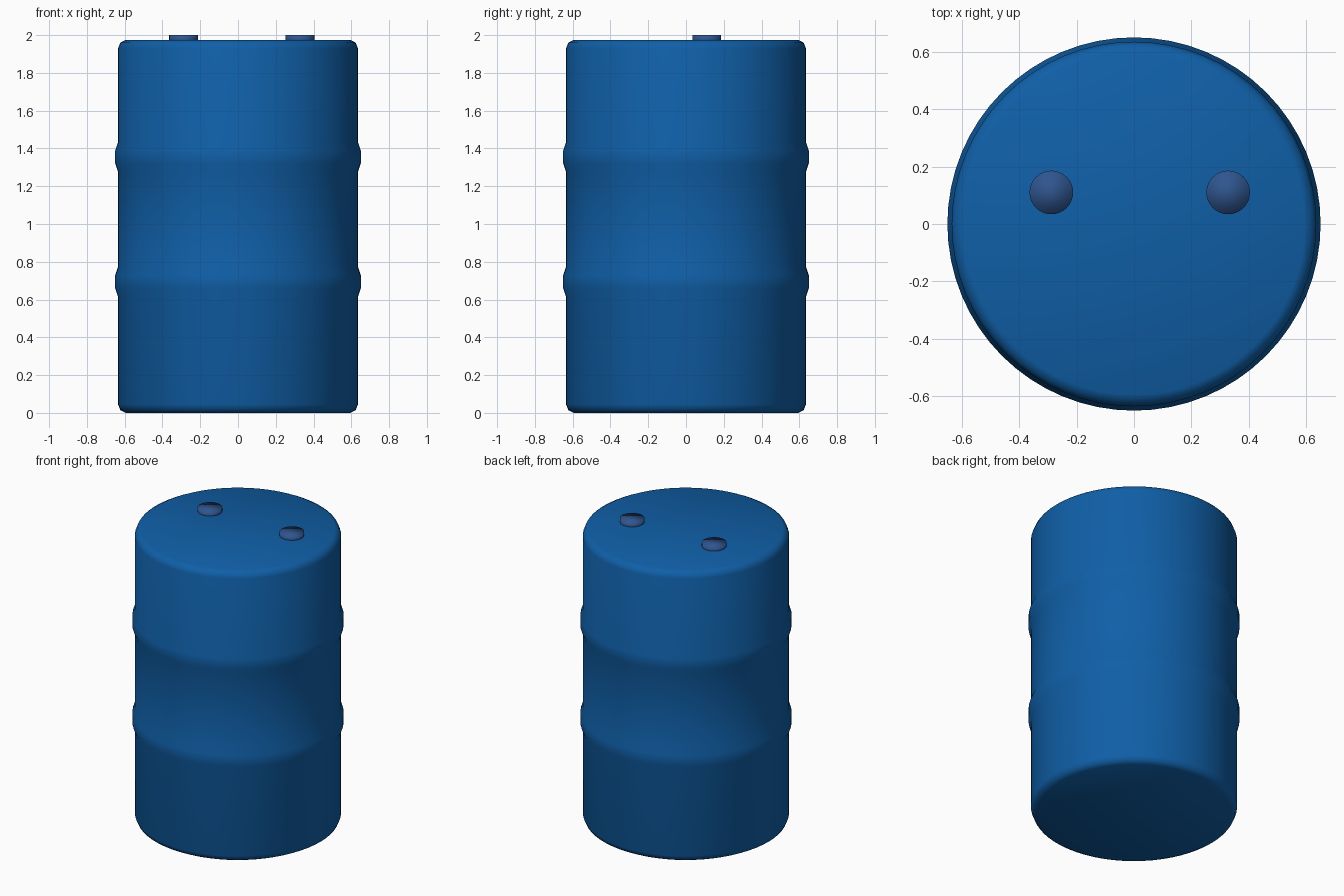
import bpy, bmesh, math

if "Cube" in bpy.data.objects:
    bpy.data.objects.remove(bpy.data.objects["Cube"])


def make_material(name, colour):
    mat = bpy.data.materials.new(name)
    mat.diffuse_color = (*colour, 1.0)
    mat.use_nodes = True
    mat.node_tree.nodes["Principled BSDF"].inputs["Base Color"].default_value = mat.diffuse_color
    return mat


def lathe(name, profile, mat, segments, centre=(0.0, 0.0)):
    """Spin a (radius, z) profile into a closed, smooth-shaded solid."""
    bm = bmesh.new()
    rings = []
    for r, z in profile:
        rings.append([bm.verts.new((r * math.cos(2 * math.pi * i / segments),
                                    r * math.sin(2 * math.pi * i / segments), z))
                      for i in range(segments)])
    for a, b in zip(rings, rings[1:]):
        for i in range(segments):
            j = (i + 1) % segments
            bm.faces.new((a[i], a[j], b[j], b[i]))
    bm.faces.new(rings[0][::-1])
    bm.faces.new(rings[-1])
    for f in bm.faces:
        f.smooth = True
    mesh = bpy.data.meshes.new(name)
    bm.to_mesh(mesh)
    bm.free()
    mesh.materials.append(mat)
    obj = bpy.data.objects.new(name, mesh)
    obj.location = (centre[0], centre[1], 0)
    bpy.context.collection.objects.link(obj)
    return obj


blue = make_material("drum blue", (0.005, 0.115, 0.39))
cap_blue = make_material("cap blue", (0.028, 0.09, 0.27))

# Drum body: rounded ends and two raised hoops
R = 0.635
profile = [(0.595, 0.0), (0.623, 0.015), (R, 0.045)]
for z in (0.695, 1.355):
    profile += [(R, z - 0.08), (0.65, z - 0.035), (0.65, z + 0.035), (R, z + 0.08)]
profile += [(R, 1.93), (0.623, 1.96), (0.595, 1.975)]
lathe("drum_body", profile, blue, 64)

# Two bung caps on the lid
for side, x in (("left", -0.288), ("right", 0.328)):
    lathe(f"bung_cap_{side}", [(0.076, 1.955), (0.076, 2.0)], cap_blue, 32, (x, 0.11))
